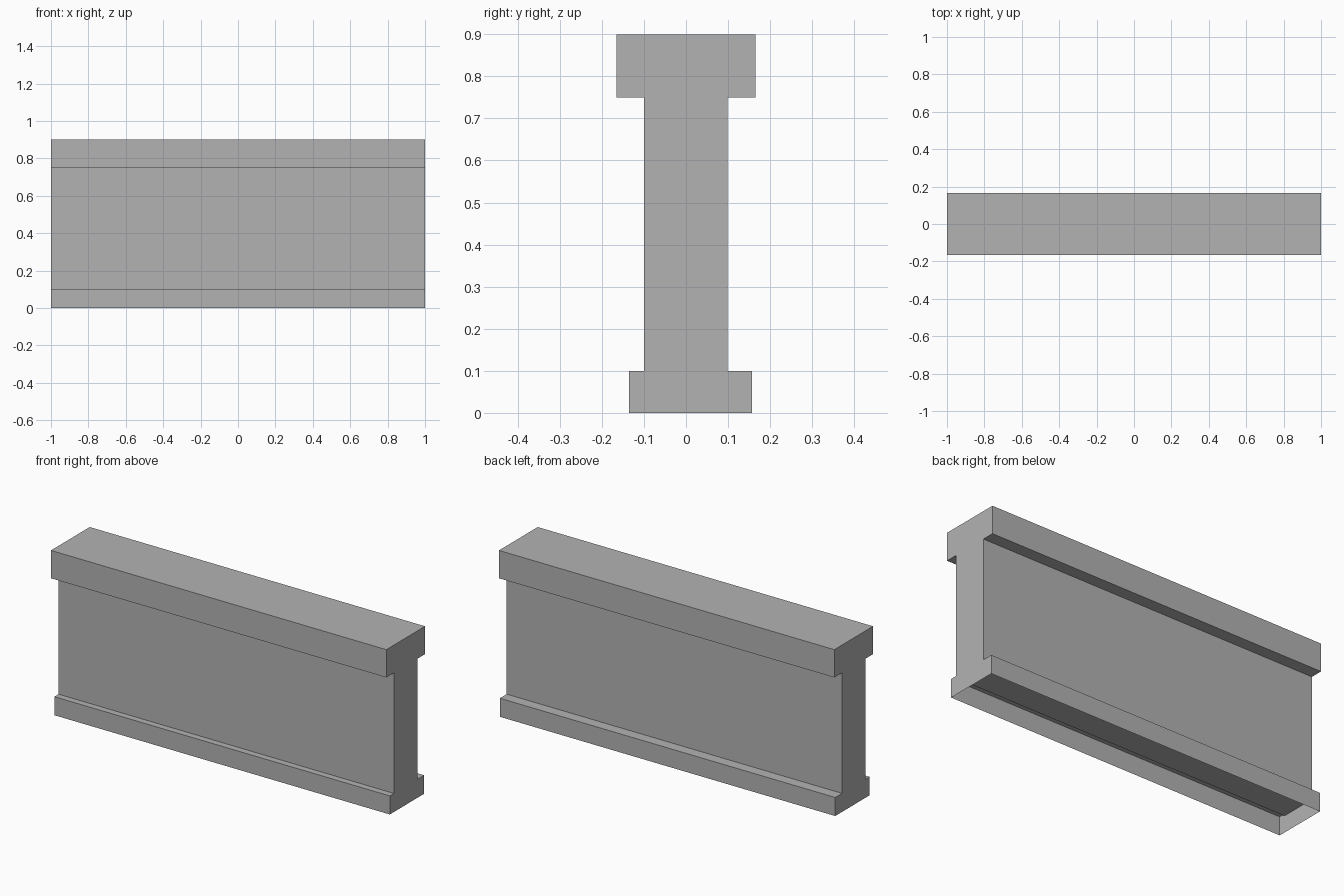
import bpy, bmesh
from mathutils import Vector

cube = bpy.data.objects.get("Cube")
if cube:
    bpy.data.objects.remove(cube, do_unlink=True)

GREY = (0.45, 0.45, 0.45, 1.0)
mat = bpy.data.materials.new("plain grey")
mat.use_nodes = True
mat.diffuse_color = GREY
mat.node_tree.nodes["Principled BSDF"].inputs["Base Color"].default_value = GREY


def beam_box(name, y_range, z_range, open_bottom=False):
    """Full-length box spanning the given depth and height ranges."""
    low = Vector((-1.0, y_range[0], z_range[0]))
    high = Vector((1.0, y_range[1], z_range[1]))
    bm = bmesh.new()
    bmesh.ops.create_cube(bm, size=1.0)
    bmesh.ops.scale(bm, vec=high - low, verts=bm.verts)
    bmesh.ops.translate(bm, vec=(low + high) / 2, verts=bm.verts)
    if open_bottom:
        bm.normal_update()
        bottom = [f for f in bm.faces if f.normal.z < -0.5]
        bmesh.ops.delete(bm, geom=bottom, context='FACES_ONLY')
    mesh = bpy.data.meshes.new(name)
    bm.to_mesh(mesh)
    bm.free()
    mesh.materials.append(mat)
    obj = bpy.data.objects.new(name, mesh)
    bpy.context.scene.collection.objects.link(obj)
    return obj


# Wide cap along the top
beam_box("top_cap", (-0.165, 0.165), (0.75, 0.9))
# Upright wall, dipping slightly into the hollow base
beam_box("wall", (-0.1, 0.099), (0.09, 0.75))
# Hollow plinth, open underneath and set slightly off centre
beam_box("base_plinth", (-0.135, 0.157), (0.0, 0.1), open_bottom=True)
